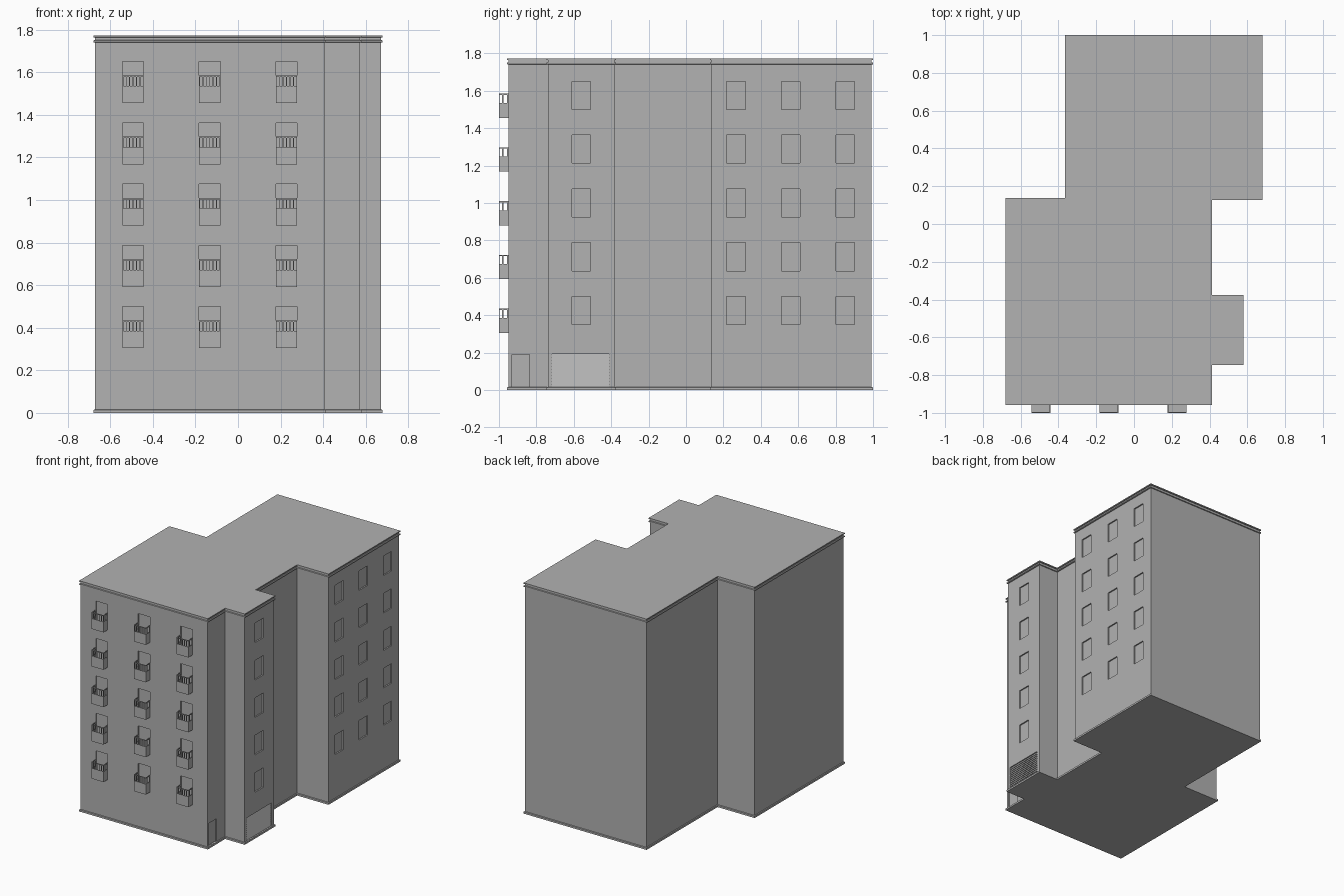
import bpy
import bmesh
from mathutils import Vector

cube = bpy.data.objects.get("Cube")
if cube:
    bpy.data.objects.remove(cube, do_unlink=True)

plaster = bpy.data.materials.new("plain_grey")
plaster.use_nodes = True
GREY = (0.445, 0.445, 0.445, 1)
plaster.diffuse_color = GREY
plaster.node_tree.nodes["Principled BSDF"].inputs["Base Color"].default_value = GREY


def make_object(name, bm):
    bmesh.ops.recalc_face_normals(bm, faces=bm.faces)
    mesh = bpy.data.meshes.new(name)
    bm.to_mesh(mesh)
    bm.free()
    mesh.materials.append(plaster)
    obj = bpy.data.objects.new(name, mesh)
    bpy.context.collection.objects.link(obj)
    return obj


def add_box(bm, x, y, z):
    """Add a box given its (low, high) range on each axis."""
    verts = bmesh.ops.create_cube(bm, size=1)["verts"]
    for v in verts:
        v.co = Vector([(lo + hi) / 2 + c * (hi - lo)
                       for c, (lo, hi) in zip(v.co, (x, y, z))])


# Footprint of the roof edge, counter-clockwise
FOOTPRINT = [(-0.68, -0.957), (0.413, -0.957), (0.413, -0.746), (0.58, -0.746),
             (0.58, -0.375), (0.413, -0.375), (0.413, 0.128), (0.68, 0.128),
             (0.68, 1.0), (-0.365, 1.0), (-0.365, 0.138), (-0.68, 0.138)]
INSET = 0.007


def inset_footprint(amount):
    pts = [Vector(p) for p in FOOTPRINT]
    result = []
    for i, p in enumerate(pts):
        before = (p - pts[i - 1]).normalized()
        after = (pts[(i + 1) % len(pts)] - p).normalized()
        inward = Vector((-before.y - after.y, before.x + after.x))
        result.append(p + inward * amount)
    return result


# Building: plinth, walls and two-step cornice lofted from the footprint
PROFILE = [(0, 0), (0, 0.014), (INSET, 0.016), (INSET, 1.74), (0, 1.742),
           (0, 1.75), (INSET, 1.752), (INSET, 1.763), (0, 1.765), (0, 1.773)]
bm = bmesh.new()
rings = [[bm.verts.new((p.x, p.y, z)) for p in inset_footprint(a)]
         for a, z in PROFILE]
for low, high in zip(rings, rings[1:]):
    for i in range(len(low)):
        j = (i + 1) % len(low)
        bm.faces.new((low[i], low[j], high[j], high[i]))
bm.faces.new(rings[0][::-1])
bm.faces.new(rings[-1])
building = make_object("building", bm)

# Layout of floors, windows and doors
FLOORS = [0.35 + 0.2875 * i for i in range(5)]
FRONT_COLUMNS = (-0.493, -0.133, 0.228)
WING_COLUMNS = (0.267, 0.56, 0.852)
FRONT_Y = -0.957 + INSET
BAY_X = 0.58 - INSET
WING_X = 0.68 - INSET
HALF, DEPTH, OUT = 0.05, 0.01, 0.02
GARAGE_Y, GARAGE_Z = (-0.717, -0.411), (0.017, 0.192)

# Recesses for the windows, the garage door and the side door
bm = bmesh.new()
for z in FLOORS:
    span = (z, z + 0.15)
    for x in FRONT_COLUMNS:
        add_box(bm, (x - HALF, x + HALF), (FRONT_Y - OUT, FRONT_Y + DEPTH), span)
    for y in WING_COLUMNS:
        add_box(bm, (WING_X - DEPTH, WING_X + OUT), (y - HALF, y + HALF), span)
    add_box(bm, (BAY_X - DEPTH, BAY_X + OUT), (-0.56 - HALF, -0.56 + HALF), span)
add_box(bm, (BAY_X - DEPTH, BAY_X + OUT), GARAGE_Y, GARAGE_Z)
add_box(bm, (0.413 - INSET - DEPTH, 0.413 + OUT), (-0.93, -0.838), (0.017, 0.19))
cutter = make_object("recess_cutter", bm)
cutter.hide_render = True
mod = building.modifiers.new("recesses", 'BOOLEAN')
mod.operation = 'DIFFERENCE'
mod.solver = 'EXACT'
mod.object = cutter
bpy.context.view_layer.objects.active = building
bpy.ops.object.modifier_apply(modifier=mod.name)
bpy.data.objects.remove(cutter, do_unlink=True)

# Garage door: sloping slats
SLATS = 11
bm = bmesh.new()
pitch = (GARAGE_Z[1] - GARAGE_Z[0]) / SLATS
back = BAY_X - DEPTH
for i in range(SLATS):
    z = GARAGE_Z[0] + i * pitch
    section = [(back, z), (back + 0.007, z), (back + 0.001, z + pitch), (back, z + pitch)]
    ends = [[bm.verts.new((x, y, h)) for x, h in section] for y in GARAGE_Y]
    bm.faces.new(ends[0])
    bm.faces.new(ends[1][::-1])
    for k in range(4):
        m = (k + 1) % 4
        bm.faces.new((ends[0][k], ends[1][k], ends[1][m], ends[0][m]))
make_object("garage_door", bm)

# Balcony: floor, solid parapet, bars and top rail
T = 0.004
Y0 = -1.0
PANEL, TOP = 0.08, 0.13
bm = bmesh.new()
add_box(bm, (-HALF, HALF), (Y0, FRONT_Y), (0, 0.008))
for low, high in ((0, PANEL), (TOP - 0.007, TOP)):
    add_box(bm, (-HALF, HALF), (Y0, Y0 + T), (low, high))
    for s in (-1, 1):
        edges = sorted((s * HALF, s * (HALF - T)))
        add_box(bm, edges, (Y0 + T, FRONT_Y), (low, high))
rail_span = (PANEL, TOP - 0.007)
BARS = 7
for i in range(BARS):
    x = -HALF + i * (2 * HALF - T) / (BARS - 1)
    add_box(bm, (x, x + T), (Y0, Y0 + T), rail_span)
for s in (-1, 1):
    edges = sorted((s * HALF, s * (HALF - T)))
    for y in (Y0 + 0.015, FRONT_Y - 0.008):
        add_box(bm, edges, (y, y + 0.008), rail_span)
balcony = make_object("balcony", bm)

# Repeat the balcony at every front window
mesh = balcony.data
bpy.data.objects.remove(balcony, do_unlink=True)
for floor, z in enumerate(FLOORS, 1):
    for column, x in enumerate(FRONT_COLUMNS, 1):
        copy = bpy.data.objects.new(f"balcony_floor{floor}_column{column}", mesh)
        copy.location = (x, 0, z - 0.045)
        bpy.context.collection.objects.link(copy)
